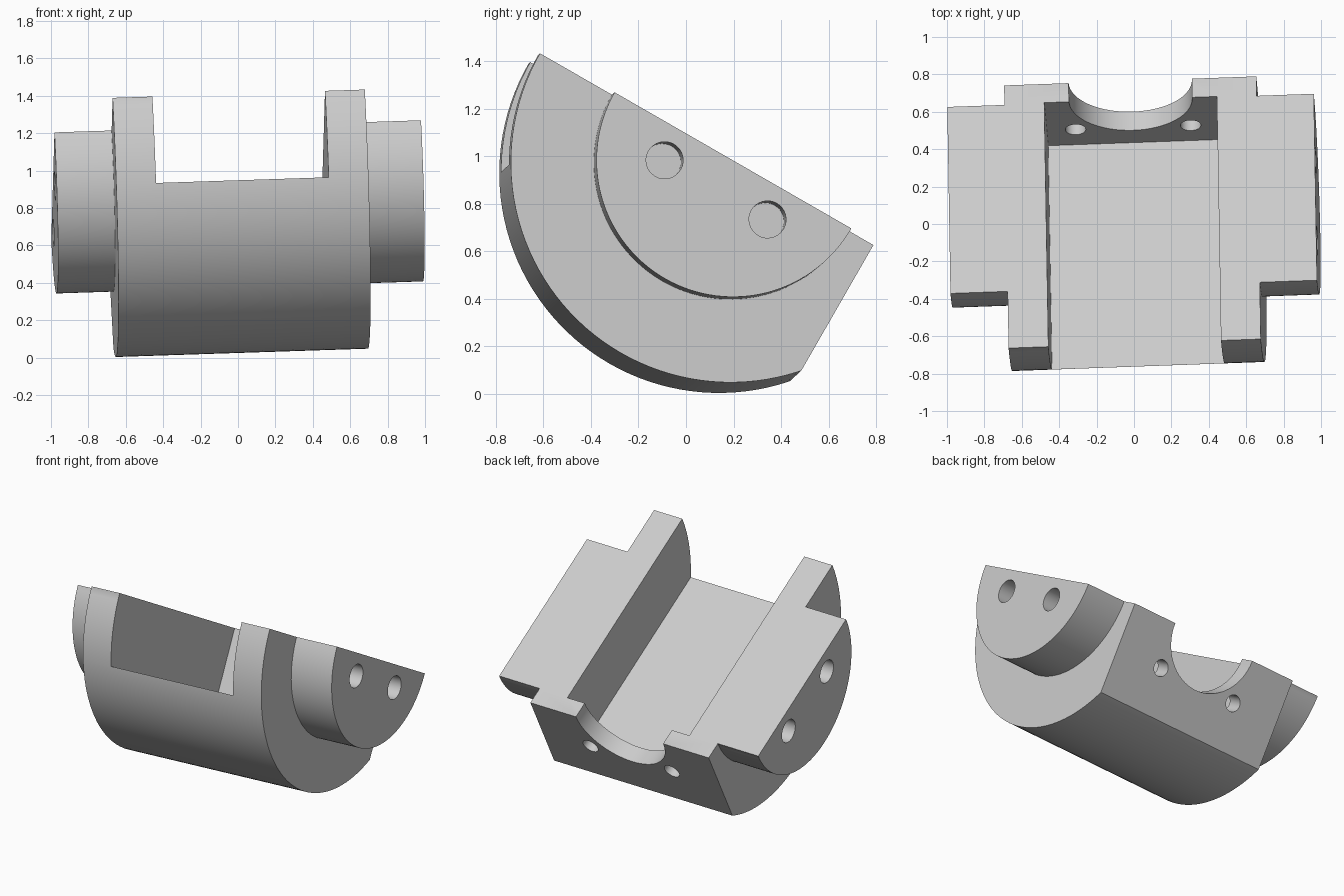
import bpy, bmesh, math
from mathutils import Matrix, Vector

cube = bpy.data.objects.get("Cube")
if cube:
    bpy.data.objects.remove(cube, do_unlink=True)

# Sizes in the part's own frame: x = shaft axis, y = across, z = normal of split face
R_BODY, L_BODY = 0.925, 0.675
R_BOSS, L_BOSS = 0.575, 0.981
SLOT, WALL_IN, WALL_OUT = 0.462, 0.58, 0.695

steel = bpy.data.materials.new("light_grey")
steel.use_nodes = True
grey = (0.6, 0.6, 0.6, 1)
steel.diffuse_color = grey
steel.node_tree.nodes["Principled BSDF"].inputs["Base Color"].default_value = grey


def make_object(name, bm):
    mesh = bpy.data.meshes.new(name)
    bm.to_mesh(mesh)
    bm.free()
    mesh.materials.append(steel)
    obj = bpy.data.objects.new(name, mesh)
    bpy.context.collection.objects.link(obj)
    return obj


def cylinder(name, axis, radius, length, centre=(0, 0, 0), sides=64):
    turn = Matrix.Rotation(math.pi / 2, 4, 'Y' if axis == 'X' else 'X')
    bm = bmesh.new()
    bmesh.ops.create_cone(bm, cap_ends=True, segments=sides, radius1=radius, radius2=radius,
                          depth=length, matrix=Matrix.Translation(centre) @ turn)
    return make_object(name, bm)


def box(name, low, high):
    low, high = Vector(low), Vector(high)
    bm = bmesh.new()
    bmesh.ops.create_cube(bm, size=1, matrix=Matrix.Translation((low + high) / 2)
                          @ Matrix.Diagonal((*(high - low), 1)))
    return make_object(name, bm)


def combine(target, tool, operation='DIFFERENCE'):
    tool.hide_render = True
    mod = target.modifiers.new(tool.name, 'BOOLEAN')
    mod.operation, mod.solver, mod.object = operation, 'EXACT', tool
    bpy.context.view_layer.objects.active = target
    bpy.ops.object.modifier_apply(modifier=mod.name)
    bpy.data.objects.remove(tool, do_unlink=True)


# Drum with a smaller boss at each end
block = cylinder("bearing_block", 'X', R_BODY, 2 * L_BODY, sides=128)
combine(block, cylinder("end_bosses", 'X', R_BOSS, 2 * L_BOSS, sides=128), 'UNION')

# Split face, flat back, and slot open at the front
combine(block, box("split_cut", (-2, -2, 0), (2, 2, 2)))
combine(block, box("back_cut", (-2, WALL_OUT, -2), (2, 2, 2)))
combine(block, box("slot_cut", (-SLOT, -2, -SLOT), (SLOT, WALL_IN, 1)))

# Round notch and two through holes in the back wall
combine(block, cylinder("notch_cut", 'Y', 0.33, 0.4, (0, 0.65, 0)))
for side in (-1, 1):
    combine(block, cylinder("wall_hole", 'Y', 0.055, 0.4, (side * 0.308, 0.65, -0.30), 32))

# Pair of blind holes in each boss end
for end in (-1, 1):
    for side in (-1, 1):
        combine(block, cylinder("boss_hole", 'X', 0.078, 0.5,
                                (end * L_BOSS, side * 0.25, -0.143), 32))

# Tilted resting pose
u = Vector((1, 0.036, 0.033)).normalized()
v = Vector((-0.017, 1, -0.575))
v = (v - u * v.dot(u)).normalized()
pose = Matrix((u, v, u.cross(v))).transposed().to_4x4()
pose.translation = (-0.01, 0.1625, 0.95)
block.data.transform(pose)

bpy.ops.object.select_all(action='DESELECT')
block.select_set(True)
bpy.context.view_layer.objects.active = block
bpy.ops.object.shade_smooth_by_angle(angle=math.radians(30))
